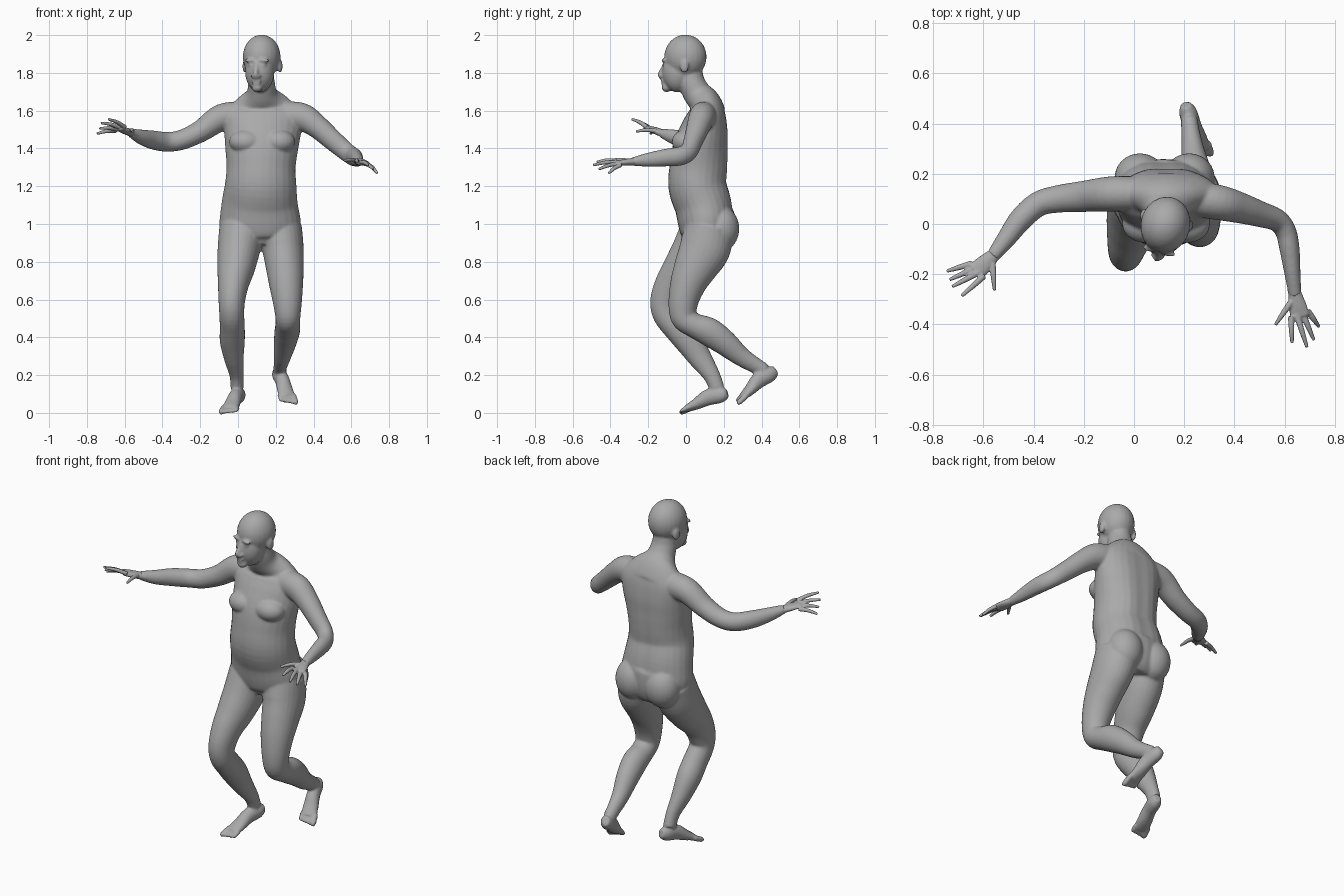
import bpy, bmesh, math
from mathutils import Vector, Matrix

if "Cube" in bpy.data.objects:
    bpy.data.objects.remove(bpy.data.objects["Cube"])

skin = bpy.data.materials.new("plain_grey")
skin.use_nodes = True
grey = (0.4, 0.4, 0.4, 1)
skin.diffuse_color = grey
skin.node_tree.nodes["Principled BSDF"].inputs["Base Color"].default_value = grey

X, Y, Z = Vector((1, 0, 0)), Vector((0, 1, 0)), Vector((0, 0, 1))


def spline(sections, steps):
    """Smoothly resample a list of (x, y, z, half width, half depth)."""
    pts = [Vector(s) for s in sections]
    pts = [2 * pts[0] - pts[1]] + pts + [2 * pts[-1] - pts[-2]]
    out = []
    for p, q, r, s in zip(pts, pts[1:], pts[2:], pts[3:]):
        for i in range(steps):
            t = i / steps
            out.append(q + (r - p) * t / 2 + (2 * p - 5 * q + 4 * r - s) * t * t / 2
                       + (3 * q - p - 3 * r + s) * t ** 3 / 2)
    return out + [pts[-2]]


def tube(bm, sections, ref, groove=None, sides=28, steps=5):
    """Loft elliptical rings along a path; width lies across the ref axis."""
    path = spline(sections, steps)
    rings = []
    for i, s in enumerate(path):
        before, after = path[max(i - 1, 0)], path[min(i + 1, len(path) - 1)]
        along = (after.xyz - before.xyz).normalized() if len(s) == 3 else \
            Vector((after - before)[:3]).normalized()
        across = along.cross(ref).normalized()
        deep = across.cross(along)
        ring = []
        for k in range(sides):
            a = math.tau * k / sides
            d = math.sin(a) * s[4]
            if groove:
                d *= groove(a, s[2])
            ring.append(bm.verts.new(Vector(s[:3]) + across * math.cos(a) * s[3] + deep * d))
        rings.append(ring)
    for low, high in zip(rings, rings[1:]):
        for k in range(sides):
            n = (k + 1) % sides
            bm.faces.new((low[k], low[n], high[n], high[k]))
    bm.faces.new(rings[0][::-1])
    bm.faces.new(rings[-1])


def blob(bm, centre, radii, frame=Matrix()):
    mat = frame @ Matrix.Translation(centre) @ Matrix.Diagonal((*radii, 1))
    bmesh.ops.create_uvsphere(bm, u_segments=24, v_segments=16, radius=1, matrix=mat)


def finish(bm, name, voxel, rounds):
    """Fuse the overlapping parts into one skin and soften the joins."""
    bmesh.ops.recalc_face_normals(bm, faces=bm.faces)
    mesh = bpy.data.meshes.new(name)
    bm.to_mesh(mesh)
    bm.free()
    mesh.materials.append(skin)
    obj = bpy.data.objects.new(name, mesh)
    bpy.context.collection.objects.link(obj)
    fuse = obj.modifiers.new("fuse", "REMESH")
    fuse.mode, fuse.voxel_size, fuse.use_smooth_shade = "VOXEL", voxel, True
    soften = obj.modifiers.new("soften", "SMOOTH")
    soften.factor, soften.iterations = 0.5, rounds


def spine(angle, z):
    """Groove down the back, deepening between the buttocks."""
    back = math.exp(-((math.sin(angle) - 1) / 0.03) ** 2)
    return 1 - back * (0.07 if 1.05 < z < 1.6 else 0)


body = bmesh.new()

# Torso and neck
tube(body, [(.12, .11, .88, .13, .1), (.118, .115, .93, .19, .135), (.117, .11, 1.0, .215, .15),
            (.115, .095, 1.1, .203, .155), (.12, .065, 1.2, .19, .158),
            (.122, .07, 1.3, .183, .157), (.125, .08, 1.4, .193, .15),
            (.13, .1, 1.5, .205, .13), (.13, .11, 1.58, .21, .105),
            (.128, .1, 1.64, .155, .085), (.126, .06, 1.69, .085, .075),
            (.125, .03, 1.75, .07, .07), (.125, .02, 1.82, .06, .065)], Y, spine)
for side in (-1, 1):
    blob(body, (.122 + side * .098, .185, .975), (.102, .097, .12))
    blob(body, (.128 + side * .085, 0, 1.435), (.09, .075, .065))

# Legs: the right one carries the weight, the left one trails
tube(body, [(.02, .1, .97, .12, .13), (.005, .06, .87, .113, .13), (-.01, -.005, .77, .1, .115),
            (-.025, -.07, .68, .082, .095), (-.033, -.105, .59, .07, .085),
            (-.033, -.1, .52, .066, .075), (-.03, -.045, .45, .066, .075),
            (-.03, .015, .38, .066, .075), (-.022, .075, .29, .052, .062),
            (-.008, .135, .2, .037, .045), (-.005, .165, .13, .034, .04)], Y)
tube(body, [(.22, .12, .97, .12, .13), (.238, .1, .87, .11, .135), (.248, .05, .77, .1, .115),
            (.255, .01, .68, .09, .095), (.262, -.015, .58, .076, .078),
            (.264, -.01, .505, .066, .07), (.264, .04, .465, .066, .065),
            (.26, .12, .43, .067, .075), (.25, .2, .375, .06, .068),
            (.235, .29, .3, .046, .052), (.225, .37, .25, .036, .042),
            (.22, .415, .225, .034, .038)], Y)


def foot(heel, ball, inner):
    """Foot lofted from heel to ball, with five toes beyond it."""
    heel, ball = Vector(heel), Vector(ball)
    step = ball - heel
    across = step.cross(Z).normalized() * inner
    lift = across.cross(step).normalized() * inner
    shape = [(0, .004, .022, .026), (.16, .008, .036, .042), (.45, .018, .037, .043),
             (.75, .006, .043, .03), (1, 0, .046, .018)]
    tube(body, [(*(heel + step * t + lift * up), a, b) for t, up, a, b in shape], Z)
    for k in range(5):
        root = ball + across * (.036 - .019 * k) - step * .08
        size = .016 if k == 0 else .0115
        tip = root + step * (.3 - .025 * k) - lift * .006
        tube(body, [(*root, size, size), (*root.lerp(tip, .7), size, size),
                    (*tip, size * .6, size * .6)], Z, sides=12)


foot((.015, .22, .1), (-.045, .003, .022), 1)
foot((.205, .478, .222), (.262, .297, .083), -1)

# Arms
tube(body, [(.02, .12, 1.57, .07, .08), (-.09, .12, 1.562, .07, .072), (-.2, .11, 1.49, .062, .058),
            (-.3, .1, 1.445, .055, .053), (-.38, .08, 1.435, .05, .052),
            (-.45, .02, 1.445, .047, .05), (-.51, -.06, 1.46, .038, .04),
            (-.565, -.13, 1.482, .026, .024)], Z)
tube(body, [(.24, .1, 1.57, .07, .08), (.34, .085, 1.565, .07, .075), (.42, .065, 1.515, .062, .062),
            (.5, .04, 1.445, .052, .055), (.57, .015, 1.385, .045, .05),
            (.605, -.03, 1.36, .042, .05), (.62, -.1, 1.352, .04, .047),
            (.632, -.2, 1.34, .032, .037), (.642, -.285, 1.33, .025, .022)], Z)

# Head, turned a little to its right
turn = Matrix.Translation((.125, -.005, 0)) @ Matrix.Rotation(math.radians(-14), 4, "Z")
blob(body, (0, .002, 1.885), (.099, .113, .117), turn)
blob(body, (0, -.042, 1.805), (.077, .08, .108), turn)
blob(body, (0, -.1, 1.722), (.03, .026, .024), turn)
tube(body, [(.125 + math.sin(math.radians(-14)) * d, -.005 - math.cos(math.radians(-14)) * d, z, a, a)
            for d, z, a in ((.108, 1.855, .011), (.122, 1.82, .012), (.134, 1.79, .016),
                            (.118, 1.772, .014))], Y, sides=12)
blob(body, (0, -.119, 1.757), (.028, .012, .007), turn)
blob(body, (0, -.117, 1.743), (.024, .012, .008), turn)
for side in (-1, 1):
    blob(body, (side * .036, -.105, 1.866), (.034, .014, .009), turn)
    blob(body, (side * .034, -.101, 1.842), (.016, .013, .009), turn)
    blob(body, (side * .016, -.125, 1.783), (.011, .014, .01), turn)
    blob(body, (side * .096, .02, 1.835), (.012, .024, .036), turn)

finish(body, "body", .007, 5)


def hand(name, wrist, knuckles, across, thumb, tips):
    """Palm from wrist to knuckles, with four spread fingers and a thumb."""
    bm = bmesh.new()
    wrist, knuckles, across = Vector(wrist), Vector(knuckles), Vector(across)
    back = (wrist - knuckles) * .3
    tube(bm, [(*(wrist + back), .026, .022), (*wrist, .027, .02),
              (*wrist.lerp(knuckles, .55), .036, .017), (*knuckles, .038, .012)], Z)
    roots = [knuckles + back * .5 + across * (k - 1.5) / 3 for k in range(4)]
    roots.append(wrist.lerp(knuckles, .25) + across * .3)
    for root, tip in zip(roots, tips + [thumb]):
        tip = Vector(tip)
        middle = root.lerp(tip, .5) + Z * .006
        tube(bm, [(*root, .013, .012), (*middle, .0115, .0105), (*tip, .007, .007)], Z, sides=12)
    finish(bm, name, .004, 4)


# Hands, fingers listed from little finger to index
hand("right_hand", (-.56, -.125, 1.48), (-.632, -.192, 1.507), (.047, -.05, .02),
     (-.556, -.265, 1.49),
     [(-.747, -.188, 1.478), (-.735, -.222, 1.505), (-.725, -.25, 1.535), (-.687, -.287, 1.555)])
hand("left_hand", (.642, -.28, 1.33), (.662, -.37, 1.322), (-.066, -.022, .022),
     (.563, -.402, 1.335),
     [(.738, -.41, 1.268), (.717, -.462, 1.29), (.69, -.492, 1.312), (.63, -.474, 1.328)])
